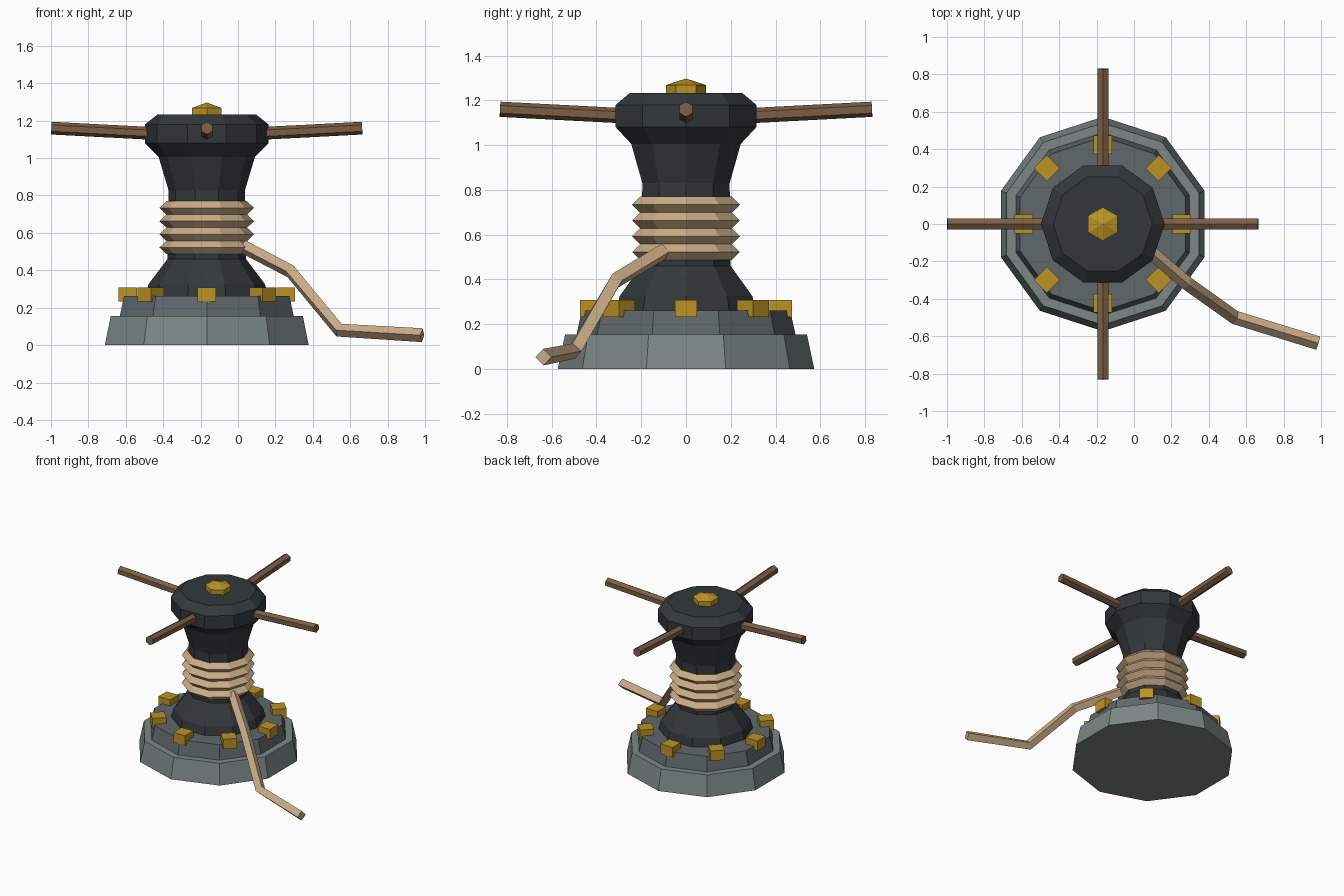
import bpy
from math import pi, sin, cos
from mathutils import Vector

if "Cube" in bpy.data.objects:
    bpy.data.objects.remove(bpy.data.objects["Cube"])

CX = -0.167  # axis of the drum


def material(name, rgb):
    m = bpy.data.materials.new(name)
    m.diffuse_color = (*rgb, 1)
    m.use_nodes = True
    m.node_tree.nodes["Principled BSDF"].inputs["Base Color"].default_value = m.diffuse_color
    return m


STONE = material("pale_stone", (0.20, 0.245, 0.24))
STEP = material("grey_stone", (0.115, 0.138, 0.148))
IRON = material("dark_iron", (0.032, 0.039, 0.043))
BRASS = material("brass", (0.50, 0.29, 0.017))
WOOD = material("wood", (0.20, 0.115, 0.06))
ROPE = material("rope", (0.60, 0.42, 0.245))


def add_mesh(name, verts, faces, mat):
    me = bpy.data.meshes.new(name)
    me.from_pydata(verts, [], faces)
    me.materials.append(mat)
    ob = bpy.data.objects.new(name, me)
    bpy.context.collection.objects.link(ob)
    return ob


def skin(name, rings, mat, closed=False):
    """Join equal rings of points with quads; cap the ends unless closed."""
    n, k = len(rings[0]), len(rings)
    verts = [p for r in rings for p in r]
    faces = []
    for i in range(k if closed else k - 1):
        j = (i + 1) % k
        for a in range(n):
            b = (a + 1) % n
            faces.append((i * n + a, i * n + b, j * n + b, j * n + a))
    if not closed:
        faces += [tuple(reversed(range(n))), tuple(range((k - 1) * n, k * n))]
    return add_mesh(name, verts, faces, mat)


def lathe(name, profile, sides, start, mat, closed=False):
    """Revolve (radius, z) points around the drum axis."""
    angles = [start + 2 * pi * i / sides for i in range(sides)]
    rings = [[(CX + r * cos(a), r * sin(a), z) for a in angles] for r, z in profile]
    return skin(name, rings, mat, closed)


def tube(name, points, radius, sides, mat):
    """Sweep a regular section, one corner up, along a path."""
    pts = [Vector(p) for p in points]
    rings = []
    for i, p in enumerate(pts):
        d = Vector()
        if i > 0:
            d += (p - pts[i - 1]).normalized()
        if i < len(pts) - 1:
            d += (pts[i + 1] - p).normalized()
        d.normalize()
        side = d.cross(Vector((0, 0, 1))).normalized()
        up = side.cross(d)
        rings.append([p + radius * (up * cos(t) - side * sin(t))
                      for t in (-2 * pi * s / sides for s in range(sides))])
    return skin(name, rings, mat)


# Stepped base
lathe("base_plinth", [(0.573, 0), (0.54, 0.155)], 10, pi / 2, STONE)
lathe("base_step", [(0.49, 0.15), (0.465, 0.262)], 10, pi / 2, STEP)

# Waisted drum with its head
lathe("drum", [(0.33, 0.25), (0.312, 0.325), (0.21, 0.46), (0.205, 0.83),
               (0.257, 1.005), (0.33, 1.08), (0.33, 1.18), (0.265, 1.232)], 10, 0, IRON)

# Brass cap on top
lathe("top_cap", [(0.09, 1.22), (0.09, 1.268), (0.001, 1.297)], 6, pi / 2, BRASS)

# Bolts around the base
for i in range(8):
    a = i * pi / 4
    bpy.ops.mesh.primitive_cube_add(size=1, location=(CX + 0.423 * cos(a), 0.423 * sin(a), 0.27),
                                    rotation=(0, 0, a))
    bolt = bpy.context.object
    bolt.name = f"base_bolt_{i + 1}"
    bolt.scale = (0.1, 0.1, 0.076)
    bolt.data.materials.append(BRASS)

# Push bars, rising slightly outwards
for i in range(4):
    c, s = cos(i * pi / 2), sin(i * pi / 2)
    tube(f"push_bar_{i + 1}", [(CX + 0.2 * c, 0.2 * s, 1.127), (CX + 0.831 * c, 0.831 * s, 1.16)],
         0.034, 6, WOOD)

# Rope turns and loose tail
for i in range(4):
    z = 0.522 + 0.0705 * i
    lathe(f"rope_turn_{i + 1}", [(0.253, z), (0.215, z + 0.036), (0.177, z), (0.215, z - 0.036)],
          10, 0, ROPE, closed=True)
tube("rope_tail", [(0.03, -0.10, 0.525), (0.28, -0.315, 0.395), (0.54, -0.50, 0.08), (0.985, -0.637, 0.053)],
     0.037, 4, ROPE)
